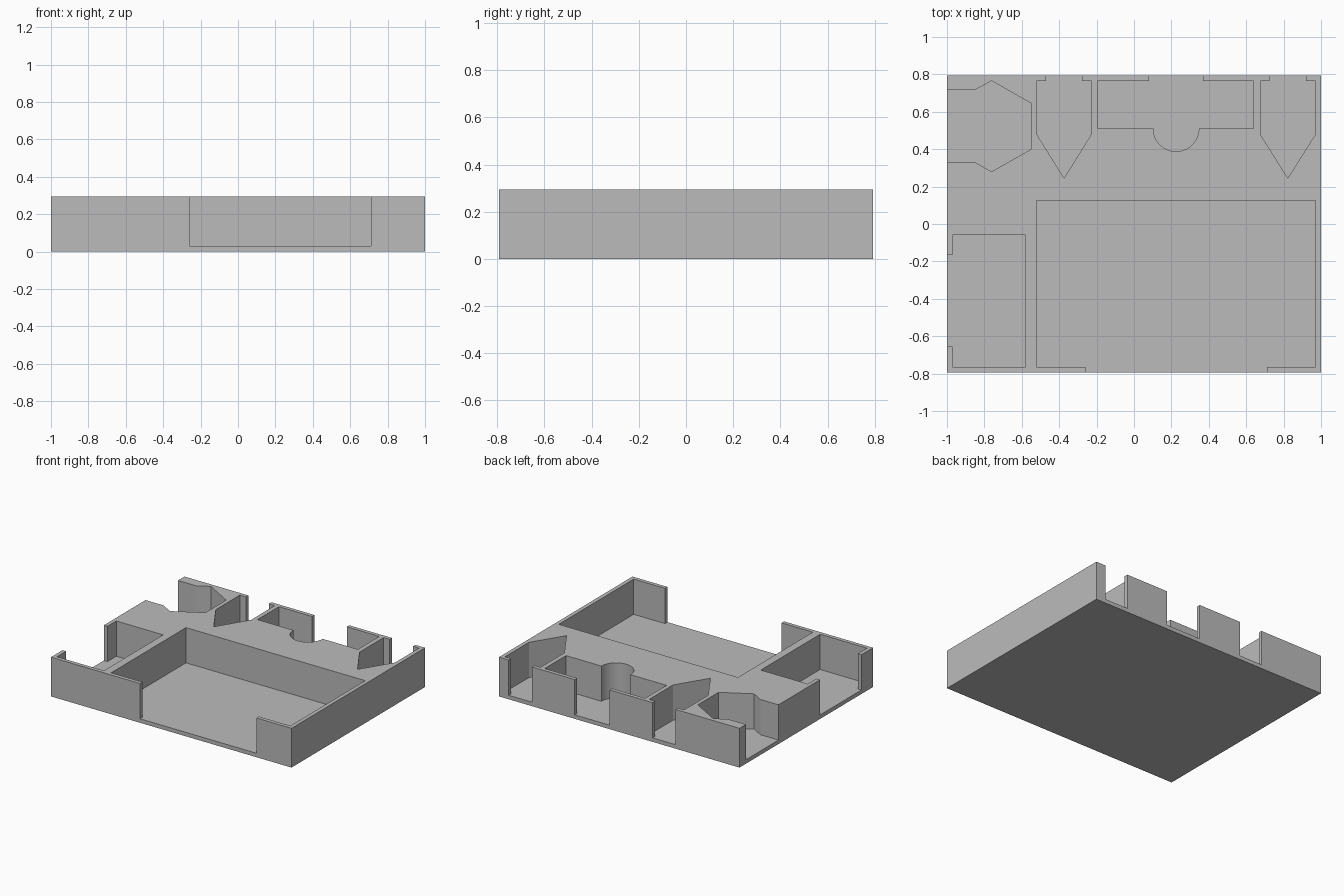
import bpy, bmesh, math

default = bpy.data.objects.get("Cube")
if default:
    bpy.data.objects.remove(default, do_unlink=True)

HALF_X, HALF_Y, HEIGHT, FLOOR = 1.0, 0.793, 0.295, 0.03
OUT = 0.1  # how far an opening's cutter reaches past the outer wall

grey = bpy.data.materials.new("matte grey")
grey.use_nodes = True
colour = (0.5, 0.5, 0.5, 1)
grey.diffuse_color = colour
grey.node_tree.nodes["Principled BSDF"].inputs["Base Color"].default_value = colour


def prism(name, outline, z0, z1):
    """Extrude a closed outline upwards from z0 to z1."""
    bm = bmesh.new()
    face = bm.faces.new([bm.verts.new((x, y, z0)) for x, y in outline])
    top = bmesh.ops.extrude_face_region(bm, geom=[face])["geom"]
    verts = [v for v in top if isinstance(v, bmesh.types.BMVert)]
    bmesh.ops.translate(bm, verts=verts, vec=(0, 0, z1 - z0))
    bmesh.ops.recalc_face_normals(bm, faces=bm.faces)
    mesh = bpy.data.meshes.new(name)
    bm.to_mesh(mesh)
    bm.free()
    mesh.materials.append(grey)
    obj = bpy.data.objects.new(name, mesh)
    bpy.context.collection.objects.link(obj)
    return obj


def back_opening(x0, x1, wall):
    """Step of a pocket outline that breaks through the back wall."""
    return [(x0, wall), (x0, HALF_Y + OUT), (x1, HALF_Y + OUT), (x1, wall)]


def pointed_pocket(x0, x1, wall):
    """Pocket with a V-shaped inner end and a slot through the back wall."""
    return ([(x0, 0.48), (x0, wall)] + back_opening(x0 + 0.05, x1 - 0.05, wall)
            + [(x1, wall), (x1, 0.48), ((x0 + x1) / 2, 0.245)])


WALL = 0.764
# Large front compartment with a wide front opening
main = [(-0.52, -WALL), (-0.26, -WALL), (-0.26, -HALF_Y - OUT), (0.71, -HALF_Y - OUT),
        (0.71, -WALL), (0.97, -WALL), (0.97, 0.125), (-0.52, 0.125)]
# Side compartment open through the side wall
side = [(-0.58, -WALL), (-0.58, -0.06), (-0.97, -0.06), (-0.97, -0.165),
        (-1 - OUT, -0.165), (-1 - OUT, -0.655), (-0.97, -0.655), (-0.97, -WALL)]
# Hexagonal compartment, wide open at the side
hexagon = [(-1 - OUT, 0.716), (-0.85, 0.716), (-0.762, 0.766), (-0.55, 0.645),
           (-0.55, 0.4), (-0.762, 0.28), (-0.85, 0.33), (-1 - OUT, 0.33)]
# Back compartment with a round finger recess
recess = [(0.225 - 0.122 * math.cos(a), 0.51 - 0.122 * math.sin(a))
          for a in (math.pi * i / 32 for i in range(33))]
back = ([(-0.195, 0.51)] + recess + [(0.64, 0.51), (0.64, WALL)]
        + back_opening(0.08, 0.37, WALL)[::-1] + [(-0.195, WALL)])

# Solid tray block, then carve every compartment from it
tray = prism("tray", [(-HALF_X, -HALF_Y), (HALF_X, -HALF_Y),
                      (HALF_X, HALF_Y), (-HALF_X, HALF_Y)], 0, HEIGHT)
pockets = {"main_pocket": main, "side_pocket": side, "hexagon_pocket": hexagon,
           "back_pocket": back,
           "pointed_pocket_right": pointed_pocket(-0.52, -0.228, WALL),
           "pointed_pocket_left": pointed_pocket(0.675, 0.97, WALL)}

bpy.context.view_layer.objects.active = tray
for name, outline in pockets.items():
    cutter = prism(name, outline, FLOOR, HEIGHT + OUT)
    cutter.hide_render = True
    cut = tray.modifiers.new(name, "BOOLEAN")
    cut.operation, cut.solver, cut.object = "DIFFERENCE", "EXACT", cutter
    bpy.ops.object.modifier_apply(modifier=cut.name)
    bpy.data.objects.remove(cutter, do_unlink=True)

# Keep the finger recess smooth and all corners crisp
bpy.ops.object.select_all(action="DESELECT")
tray.select_set(True)
bpy.ops.object.shade_smooth_by_angle(angle=math.radians(20))
